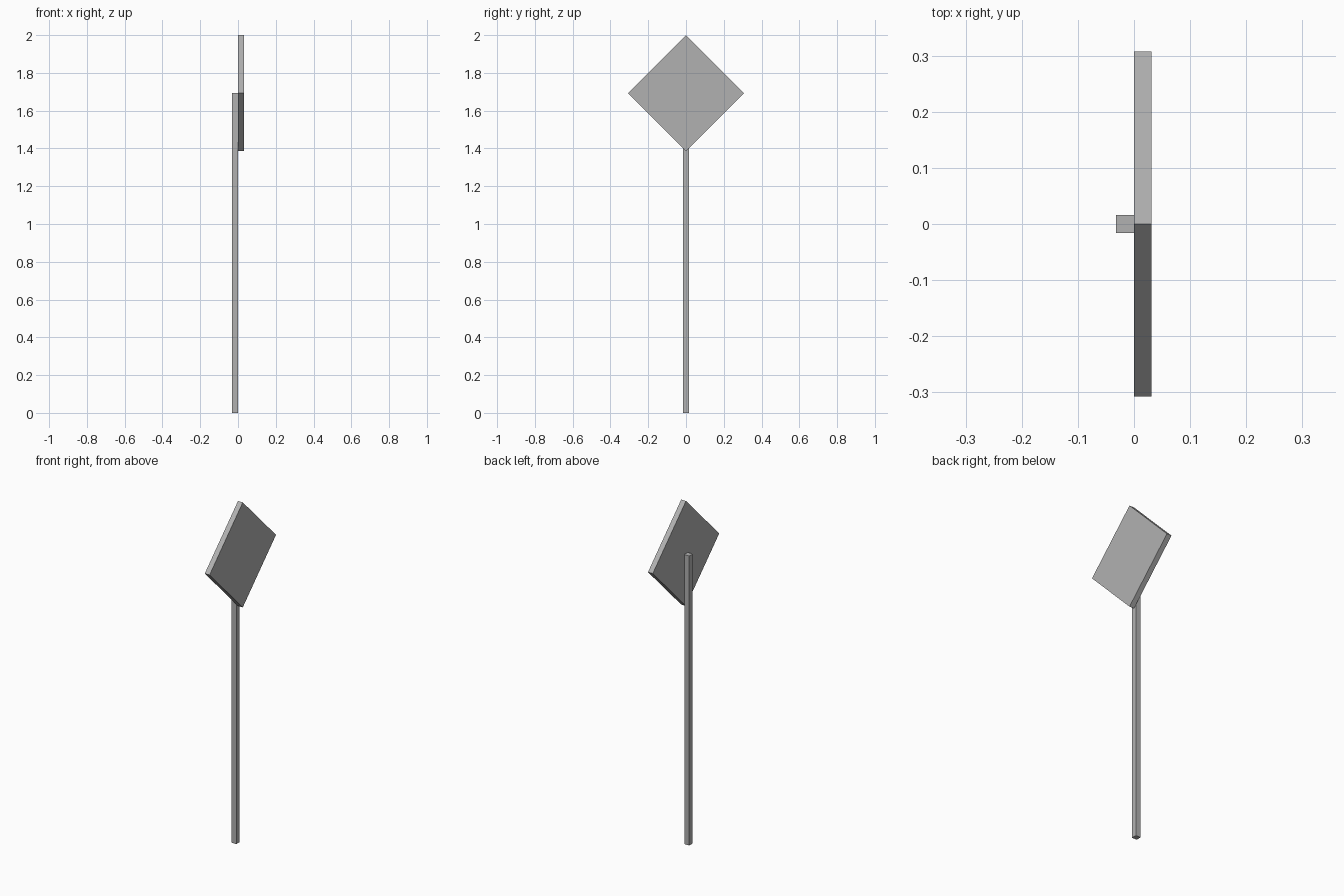
import bpy
from math import radians, sqrt

if "Cube" in bpy.data.objects:
    bpy.data.objects.remove(bpy.data.objects["Cube"])

# dark grey shared by both parts
grey = bpy.data.materials.new("dark_grey")
grey.diffuse_color = (0.44, 0.44, 0.44, 1)
grey.use_nodes = True
grey.node_tree.nodes["Principled BSDF"].inputs["Base Color"].default_value = grey.diffuse_color


def box(name, center, size, tilt=0):
    bpy.ops.mesh.primitive_cube_add(size=1, location=center, rotation=(tilt, 0, 0))
    ob = bpy.context.object
    ob.name = name
    ob.scale = size
    bpy.ops.object.transform_apply(location=False, rotation=True, scale=True)
    ob.data.materials.append(grey)
    return ob


# square post standing behind the panel, up to its centre
POST_TOP = 1.693
box("post", (-0.016, 0, POST_TOP / 2), (0.032, 0.032, POST_TOP))

# square sign panel turned 45 degrees into a diamond
HALF = 0.307
side = HALF * sqrt(2)
box("sign_panel", (0.0155, 0, 2 - HALF), (0.031, side, side), radians(45))
